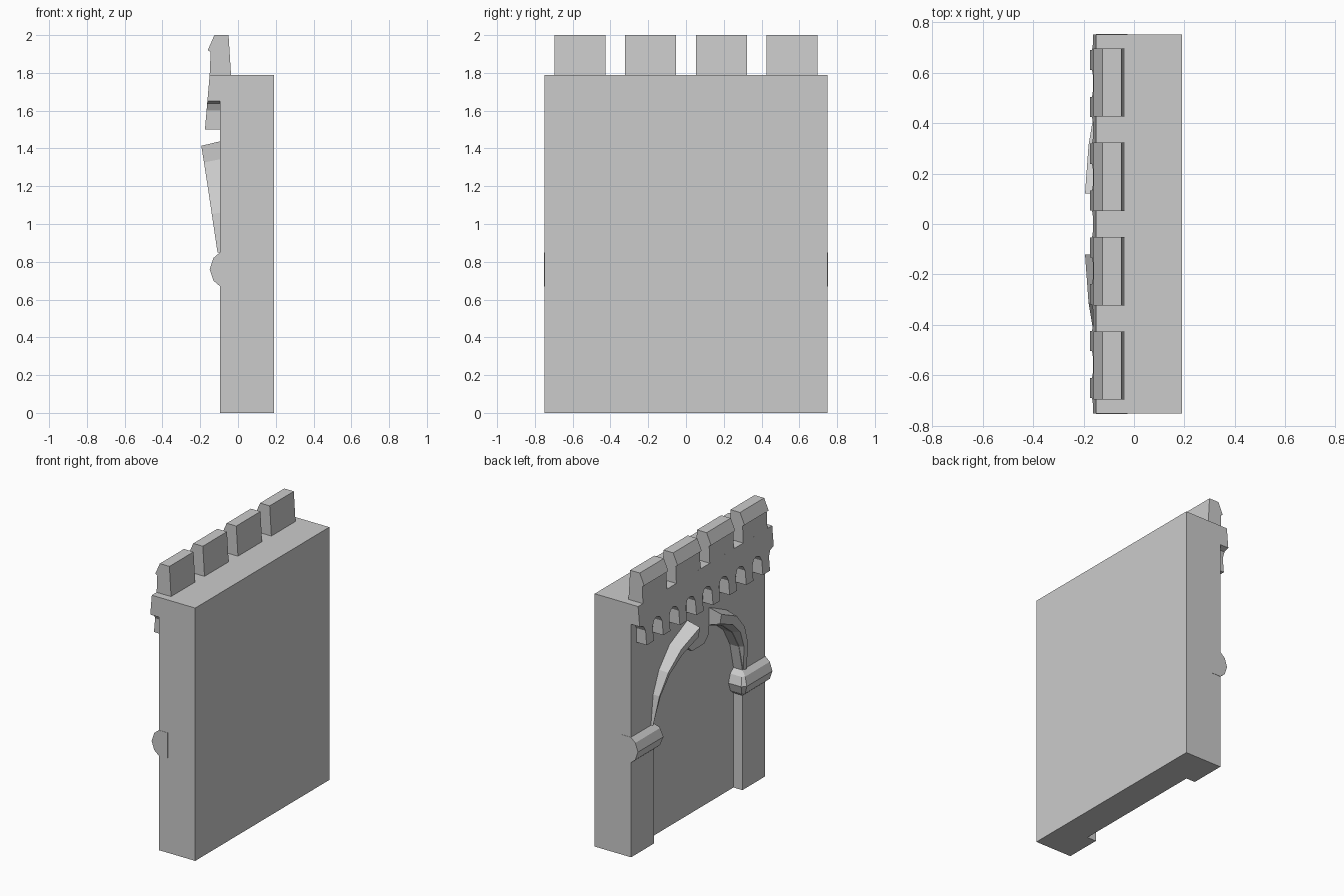
import bpy, bmesh

if "Cube" in bpy.data.objects:
    bpy.data.objects.remove(bpy.data.objects["Cube"])

XW, XR = -0.095, -0.025   # wall front plane, recessed panel plane


def finish(name, bm):
    bmesh.ops.recalc_face_normals(bm, faces=bm.faces)
    me = bpy.data.meshes.new(name)
    bm.to_mesh(me)
    bm.free()
    ob = bpy.data.objects.new(name, me)
    bpy.context.collection.objects.link(ob)
    return ob


def loft(name, rings):
    """Closed solid through a list of equal-sized point rings."""
    bm = bmesh.new()
    vs = [[bm.verts.new(p) for p in r] for r in rings]
    n = len(rings[0])
    for a, b in zip(vs, vs[1:]):
        for i in range(n):
            bm.faces.new((a[i], a[(i + 1) % n], b[(i + 1) % n], b[i]))
    bm.faces.new(vs[0])
    bm.faces.new(vs[-1])
    return finish(name, bm)


def slab_yz(name, pts, front, back):
    """Outline in y,z extruded along x; front is a function of z."""
    return loft(name, [[(front(z), y, z) for y, z in pts],
                       [(back, y, z) for y, z in pts]])


# Main slab behind the recess
slab_yz("wall_slab", [(-.75, 0), (.75, 0), (.75, 1.79), (-.75, 1.79)],
        lambda z: XR, 0.19)

# Front layer: pilasters and spandrel with arched opening and central tongue
outer = [(.53, .85), (.505, 1.06), (.44, 1.21), (.32, 1.345), (.12, 1.44)]
inner = [(.495, .85), (.455, 1.03), (.38, 1.16), (.27, 1.25), (.12, 1.31)]
half = [(.75, 1.79), (.75, 0), (.495, 0)] + inner + [(.12, 1.25), (.07, 1.2)]
slab_yz("arched_front", half + [(-y, z) for y, z in reversed(half)],
        lambda z: XW, XR)

# Corbel table: eight feet with small round-headed arches between them
step = 1.3 / 7
arch = [(-.053, 1.5), (-.053, 1.6), (-.033, 1.637), (0, 1.65),
        (.033, 1.637), (.053, 1.6), (.053, 1.5)]
low = [(-.75, 1.65), (-.71, 1.637), (-.69, 1.6), (-.69, 1.5)]
outline = [(-.75, 1.79)] + low
for k in range(7):
    c = (k - 3) * step
    outline += [(c + y, z) for y, z in arch]
outline += [(-y, z) for y, z in reversed(low)] + [(.75, 1.79)]
slab_yz("corbel_table", outline, lambda z: -.175 + .086 * (z - 1.5), XW)

# Merlons with a sloping cap
merlon = [(-.037, 1.79), (-.05, 2.0), (-.125, 2.0), (-.16, 1.92),
          (-.145, 1.91), (-.15, 1.79)]
for k in range(4):
    c = (k - 1.5) * .374
    loft("merlon", [[(x, c + s * .135, z) for x, z in merlon] for s in (-1, 1)])

for s in (-1, 1):
    # Arch moulding, growing deeper towards its cut end
    rings = []
    for (yo, zo), (yi, zi) in zip(outer, inner):
        def mix(t):
            return s * (yo + (yi - yo) * t), zo + (zi - zo) * t
        x = -.11 - .145 * (zo - .86)
        rings.append([(p[0], *p[1]) for p in
                      ((XW + .01, mix(0)), (x, mix(.2)),
                       (x + .012, mix(.75)), (XW + .01, mix(1)))])
    loft("arch_moulding", rings)

    # Rounded capital wrapping the inner corner of the pilaster
    rings = []
    for off, z in ((0, .67), (.035, .70), (.055, .76), (.035, .82), (0, .85)):
        x, y, c = XW - off, .495 - off, off * .45
        rings.append([(XR, s * .752, z), (x, s * .752, z), (x, s * (y + c + .001), z),
                      (x + c + .001, s * y, z), (XR, s * y, z)])
    loft("capital", rings)
